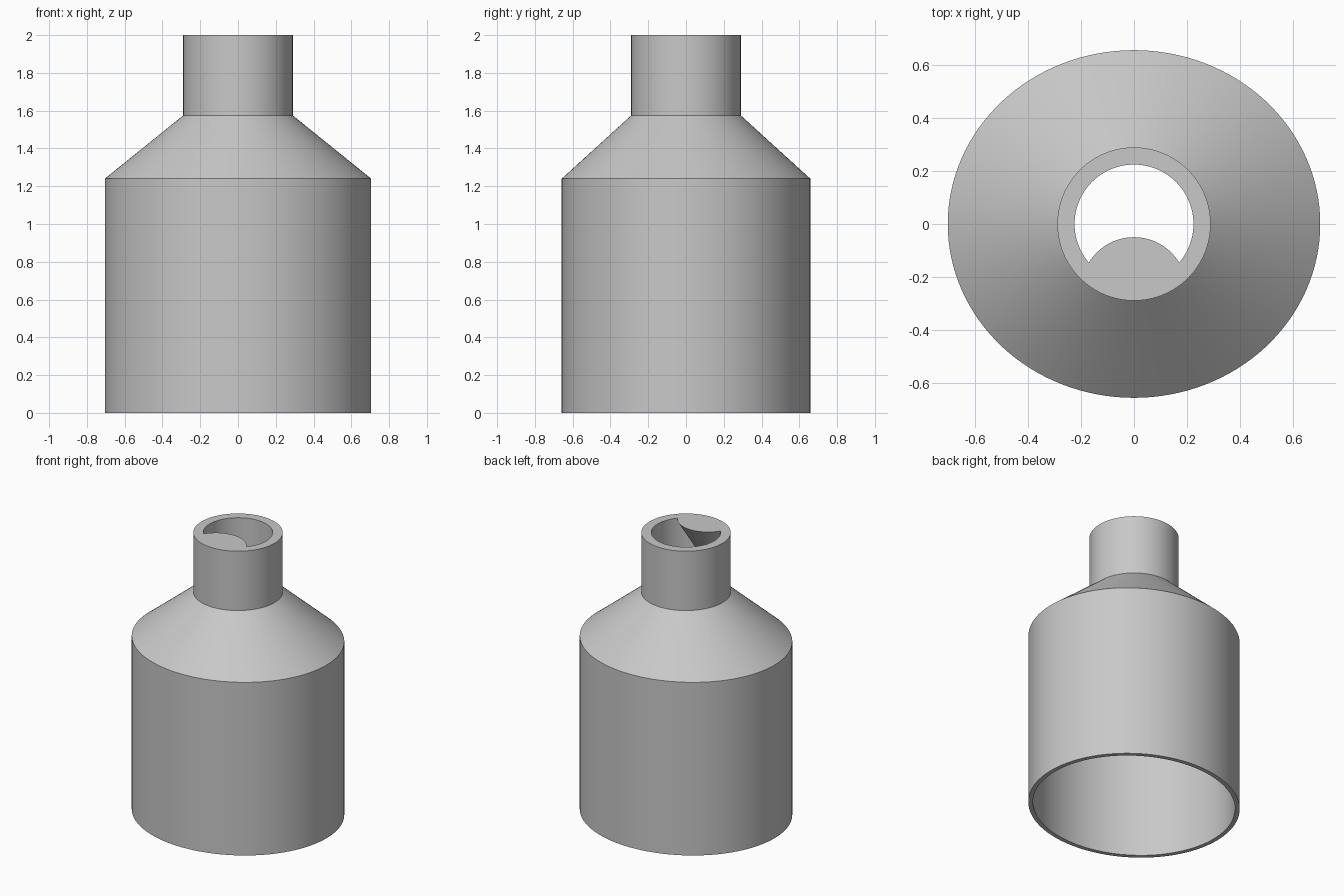
import bpy, bmesh, math

if "Cube" in bpy.data.objects:
    bpy.data.objects.remove(bpy.data.objects["Cube"], do_unlink=True)

SEGMENTS = 128

grey = bpy.data.materials.new("plain grey")
grey.use_nodes = True
grey.diffuse_color = (0.58, 0.58, 0.58, 1)
grey.node_tree.nodes["Principled BSDF"].inputs["Base Color"].default_value = grey.diffuse_color


def loft(name, rings, centre_y=0.0):
    """Capped solid through elliptical rings given as (rx, ry, z)."""
    bm = bmesh.new()
    loops = []
    for rx, ry, z in rings:
        angles = [math.tau * i / SEGMENTS for i in range(SEGMENTS)]
        loops.append([bm.verts.new((rx * math.cos(a), centre_y + ry * math.sin(a), z))
                      for a in angles])
    for low, high in zip(loops, loops[1:]):
        for i in range(SEGMENTS):
            j = (i + 1) % SEGMENTS
            bm.faces.new((low[i], low[j], high[j], high[i]))
    bm.faces.new(loops[0][::-1])
    bm.faces.new(loops[-1])
    mesh = bpy.data.meshes.new(name)
    bm.to_mesh(mesh)
    bm.free()
    obj = bpy.data.objects.new(name, mesh)
    bpy.context.collection.objects.link(obj)
    mesh.materials.append(grey)
    return obj


def subtract(target, cutter):
    mod = target.modifiers.new("cut", 'BOOLEAN')
    mod.operation = 'DIFFERENCE'
    mod.solver = 'EXACT'
    mod.object = cutter
    bpy.context.view_layer.objects.active = target
    bpy.ops.object.modifier_apply(modifier=mod.name)
    bpy.data.objects.remove(cutter, do_unlink=True)


# Outer shell: oval body, shoulder and round neck
adapter = loft("reducer_body", [(0.705, 0.658, 0), (0.705, 0.658, 1.24),
                                (0.29, 0.29, 1.575), (0.29, 0.29, 2)])

# Hollow inside, open at both ends
bore = loft("bore_cutter", [(0.675, 0.628, -0.1), (0.675, 0.628, 1.24),
                            (0.225, 0.225, 1.575), (0.225, 0.225, 2.1)])

# Tapered lip left standing at the front of the neck
lip = loft("lip_taper", [(0.005, 0.005, 1.675), (0.2, 0.2, 2), (0.32, 0.32, 2.2)], -0.25)
subtract(bore, lip)
subtract(adapter, bore)

# Smooth walls with sharp rims
bpy.ops.object.select_all(action='DESELECT')
adapter.select_set(True)
bpy.context.view_layer.objects.active = adapter
bpy.ops.object.shade_smooth_by_angle(angle=math.radians(30))
